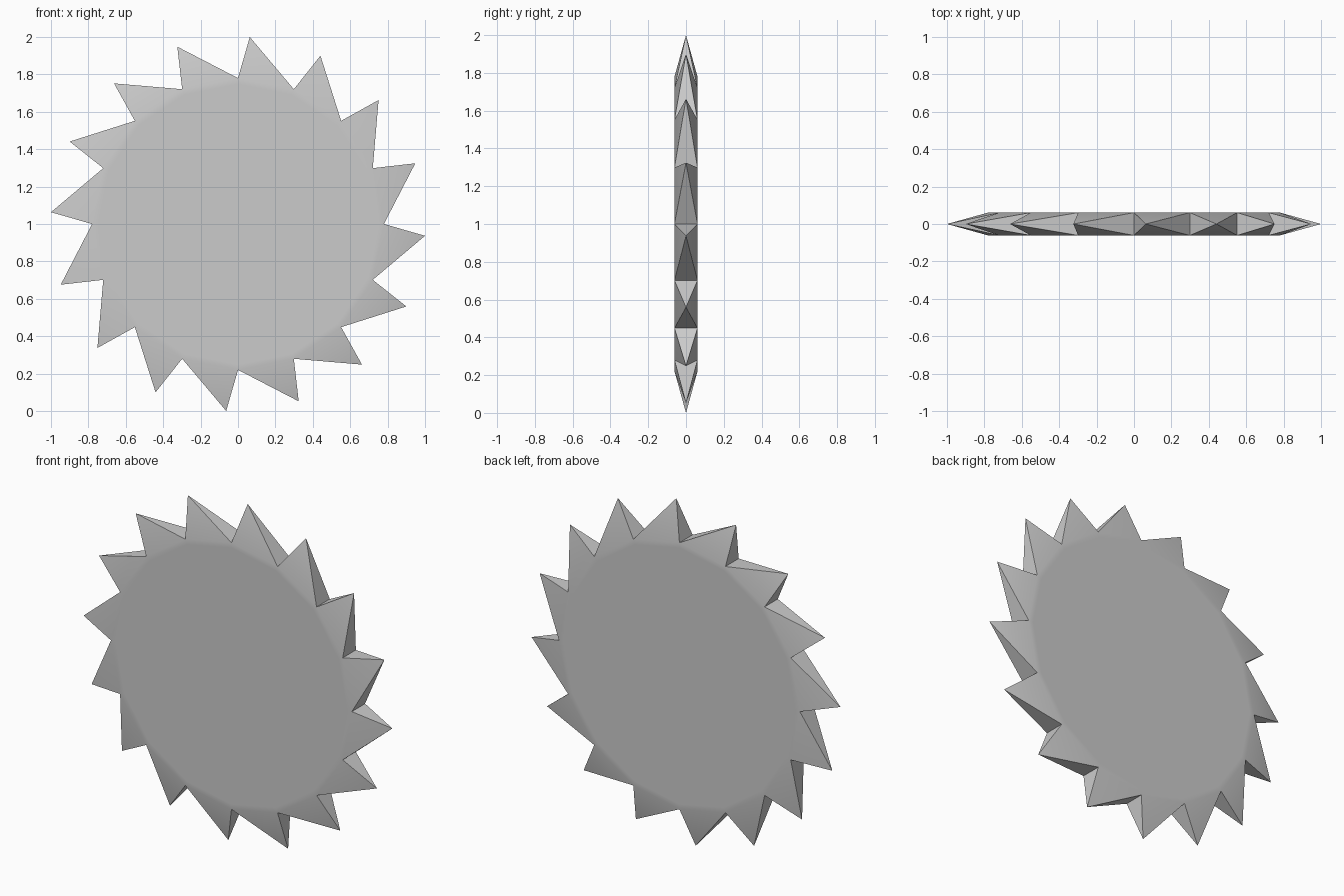
import bpy, bmesh
from math import cos, sin, radians, pi

if "Cube" in bpy.data.objects:
    bpy.data.objects.remove(bpy.data.objects["Cube"])

TEETH = 16
ROOT_R, TIP_R, FLAT_R = 0.78, 1.002, 0.75
HALF_T = 0.061
LEAN = radians(-3.6)      # tooth tips lean clockwise past each root
STEP = 2 * pi / TEETH

bm = bmesh.new()


def ring(radius, y, offset=0.0):
    return [bm.verts.new((radius * cos(i * STEP + offset), y,
                          1 + radius * sin(i * STEP + offset)))
            for i in range(TEETH)]


tips = ring(TIP_R, 0, LEAN)
roots = {s: ring(ROOT_R, s * HALF_T) for s in (-1, 1)}

# flat disc, narrow rim and sloping tooth faces on both sides
for s in (-1, 1):
    flat = ring(FLAT_R, s * HALF_T)
    bm.faces.new(flat)
    for i in range(TEETH):
        p = i - 1
        bm.faces.new((flat[p], flat[i], roots[s][i], roots[s][p]))
        bm.faces.new((roots[s][p], roots[s][i], tips[i]))

# edge facets running from each root to the pointed tip
for i in range(TEETH):
    for r in (i - 1, i):
        bm.faces.new((roots[-1][r], roots[1][r], tips[i]))

bmesh.ops.recalc_face_normals(bm, faces=bm.faces[:])
mesh = bpy.data.meshes.new("saw_blade")
bm.to_mesh(mesh)
bm.free()
blade = bpy.data.objects.new("saw_blade", mesh)
bpy.context.collection.objects.link(blade)

# soft blend from disc to teeth, crisp tooth edges
bpy.context.view_layer.objects.active = blade
blade.select_set(True)
bpy.ops.object.shade_smooth_by_angle(angle=radians(30))
